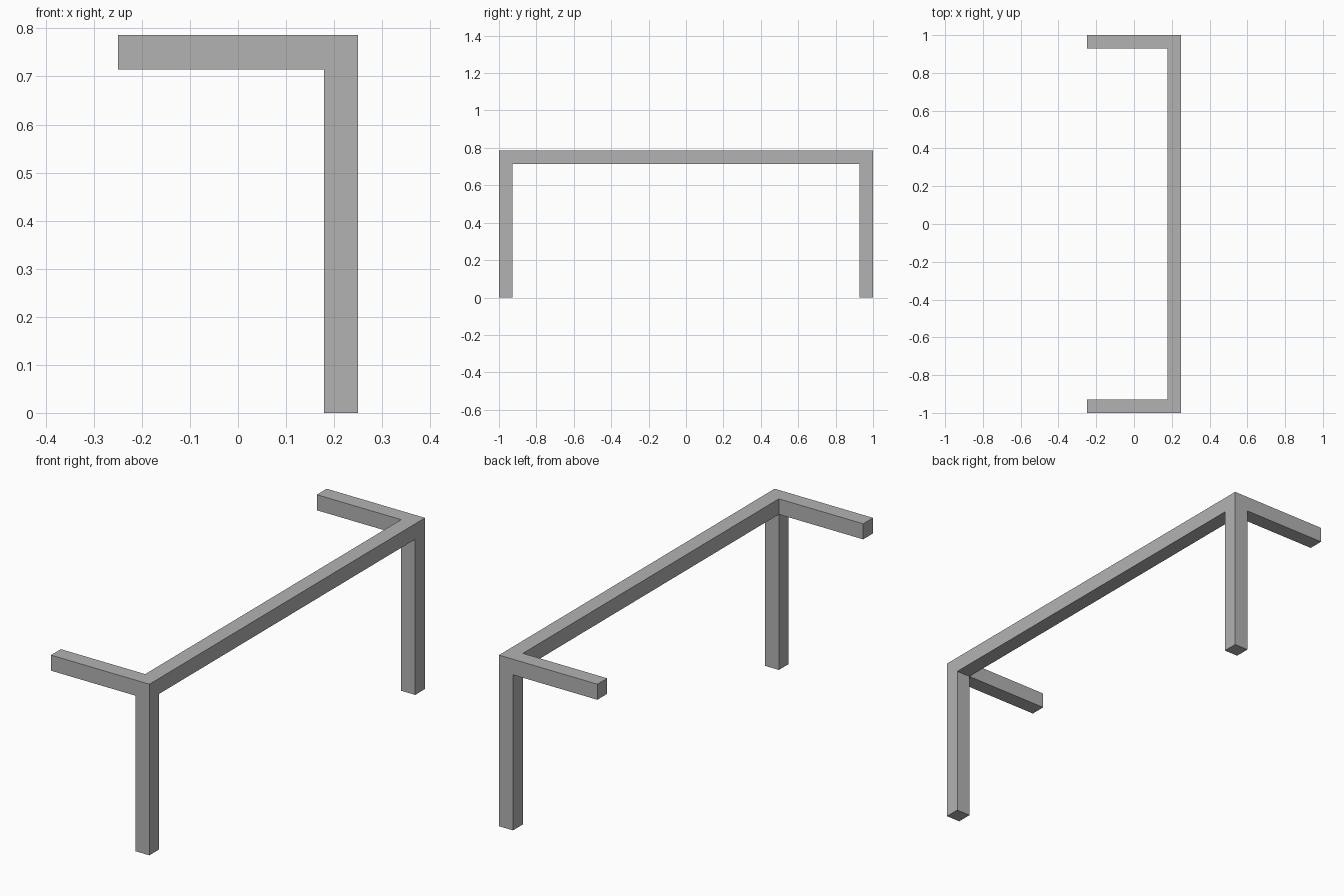
import bpy
import bmesh
from mathutils import Matrix, Vector

cube = bpy.data.objects.get("Cube")
if cube:
    bpy.data.objects.remove(cube, do_unlink=True)

BAR = 1 / 14            # square bar thickness
HALF_X, HALF_Y = 0.25, 1.0
HEIGHT = 11 / 14

grey = bpy.data.materials.new("grey metal")
grey.use_nodes = True
colour = (0.45, 0.45, 0.45, 1)
grey.diffuse_color = colour
grey.node_tree.nodes["Principled BSDF"].inputs["Base Color"].default_value = colour


def extend(bm, direction, length):
    """Grow a bar out of the corner block's face that points along direction."""
    direction = Vector(direction)
    bm.normal_update()
    face = next(f for f in bm.faces if f.normal.dot(direction) > 0.99
                and (f.calc_center_median() - corner).length < BAR)
    out = bmesh.ops.extrude_face_region(bm, geom=[face])["geom"]
    verts = [v for v in out if isinstance(v, bmesh.types.BMVert)]
    bmesh.ops.translate(bm, verts=verts, vec=direction * length)
    if face.is_valid:
        bmesh.ops.delete(bm, geom=[face], context="FACES_ONLY")


# Corner block where the leg, arm and long rail meet
corner = Vector((HALF_X - BAR / 2, HALF_Y - BAR / 2, HEIGHT - BAR / 2))
bm = bmesh.new()
bmesh.ops.create_cube(bm, size=BAR, matrix=Matrix.Translation(corner))

extend(bm, (0, 0, -1), HEIGHT - BAR)        # leg
extend(bm, (-1, 0, 0), 2 * HALF_X - BAR)    # short arm
extend(bm, (0, -1, 0), HALF_Y - BAR)        # half of the long rail

# Open the rail at the middle so the mirrored halves join
ends = [f for f in bm.faces if abs(f.calc_center_median().y) < 1e-4]
bmesh.ops.delete(bm, geom=ends, context="FACES_ONLY")
bmesh.ops.recalc_face_normals(bm, faces=bm.faces[:])

mesh = bpy.data.meshes.new("table_frame")
bm.to_mesh(mesh)
bm.free()
mesh.materials.append(grey)
frame = bpy.data.objects.new("table_frame", mesh)
bpy.context.collection.objects.link(frame)

# Second leg and arm at the front
mirror = frame.modifiers.new("mirror", "MIRROR")
mirror.use_axis = (False, True, False)
mirror.use_clip = True
